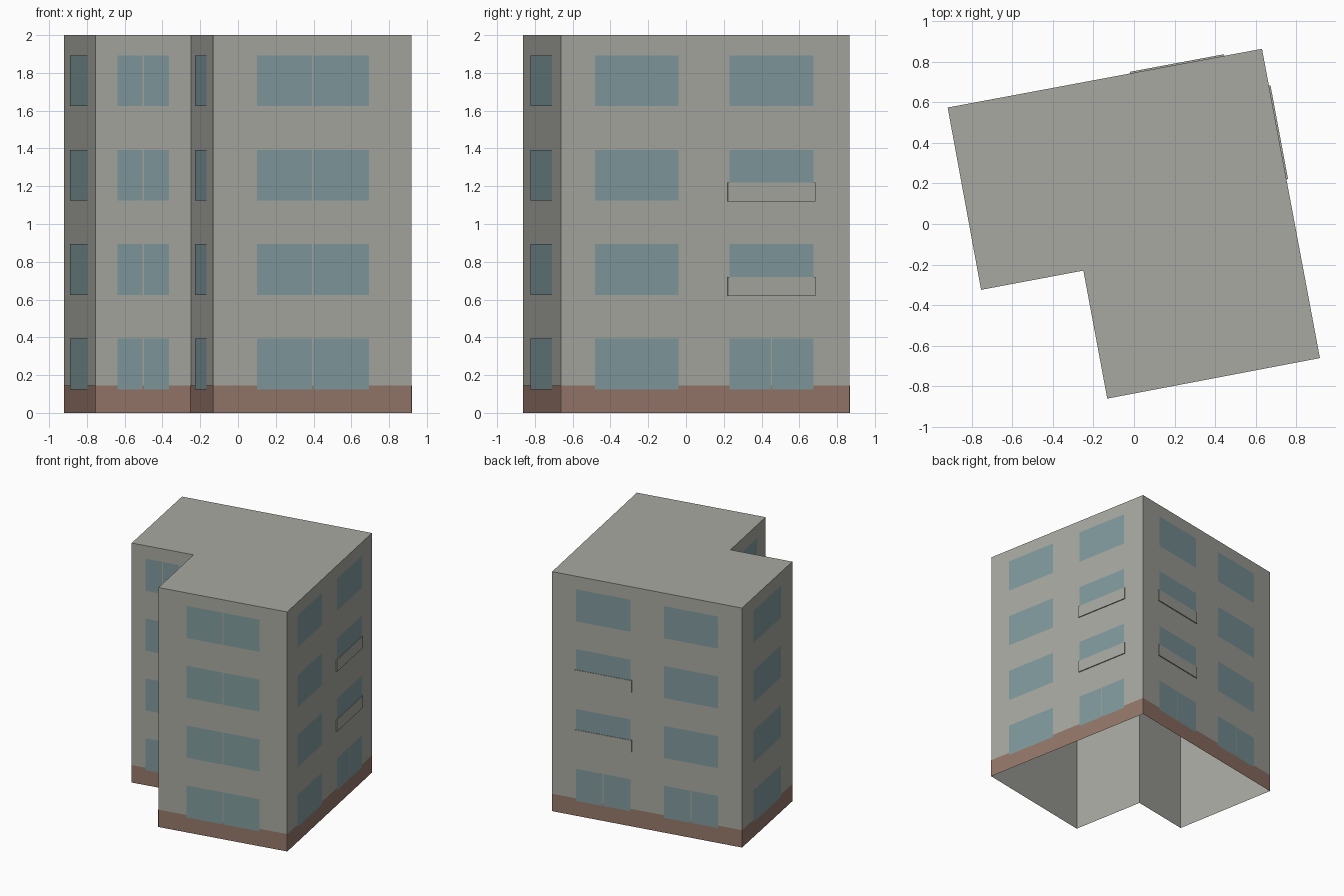
import bpy
from mathutils import Vector

cube = bpy.data.objects.get("Cube")
if cube:
    bpy.data.objects.remove(cube, do_unlink=True)


def material(name, rgb):
    linear = [((c / 255 + 0.055) / 1.055) ** 2.4 for c in rgb] + [1]
    mat = bpy.data.materials.new(name)
    mat.use_nodes = True
    mat.diffuse_color = linear
    mat.node_tree.nodes["Principled BSDF"].inputs["Base Color"].default_value = linear
    return mat


plaster = material("grey plaster", (168, 169, 161))
brick = material("brown plinth", (149, 119, 106))
glass = material("blue glass", (129, 154, 157))

HEIGHT, PLINTH, STOREY = 2.0, 0.145, 0.5
SILL, HEAD, RAIL = 0.125, 0.393, 0.22
GAP = 0.008

# Footprint of the L-shaped block, counter-clockwise from the back right-hand corner
outline = [Vector(p) for p in [(-0.92, 0.575), (-0.755, -0.325), (-0.25, -0.23),
                               (-0.132, -0.862), (0.918, -0.662), (0.632, 0.865)]]
count = len(outline)


def add_mesh(name, verts, faces, mat):
    mesh = bpy.data.meshes.new(name)
    mesh.from_pydata(verts, [], faces)
    mesh.materials.append(mat)
    obj = bpy.data.objects.new(name, mesh)
    bpy.context.collection.objects.link(obj)
    return obj


def wall_point(side, t, z, out):
    a, b = outline[side], outline[(side + 1) % count]
    d = (b - a).normalized()
    p = a.lerp(b, t) + Vector((d.y, -d.x)) * out
    return (p.x, p.y, z)


def wall_quad(side, t0, t1, z0, z1, out):
    return [wall_point(side, t, z, out)
            for t, z in ((t0, z0), (t1, z0), (t1, z1), (t0, z1))]


def quads_object(name, quads, mat):
    verts = [v for q in quads for v in q]
    faces = [tuple(range(i, i + 4)) for i in range(0, len(verts), 4)]
    return add_mesh(name, verts, faces, mat)


# Walls and flat roof, open underneath
ring = [(p.x, p.y, z) for z in (0, HEIGHT) for p in outline]
sides = [(i, (i + 1) % count, (i + 1) % count + count, i + count) for i in range(count)]
add_mesh("walls_and_roof", ring, sides + [tuple(range(count, 2 * count))], plaster)

# Plinth band around the foot of the walls
quads_object("plinth", [wall_quad(i, 0, 1, 0, PLINTH, 0.002) for i in range(count)], brick)

# Window columns: wall, start, end, storeys with split panes, has balcony fronts
every, ground, none = range(4), (0,), ()
columns = [
    ("left_wall_windows", 0, 0.215, 0.765, none, False),
    ("recessed_front_windows", 1, 0.228, 0.772, every, False),
    ("notch_windows", 2, 0.23, 0.745, every, False),
    ("front_windows", 3, 0.22, 0.785, every, False),
    ("side_windows", 4, 0.118, 0.407, none, False),
    ("side_balcony_windows", 4, 0.584, 0.875, ground, True),
    ("back_balcony_windows", 5, 0.126, 0.414, ground, True),
    ("back_windows", 5, 0.59, 0.874, ground, False),
]

for name, side, t0, t1, split, balcony in columns:
    length = (outline[(side + 1) % count] - outline[side]).length
    half_gap = GAP / 2 / length
    mid = (t0 + t1) / 2
    panes = []
    for storey in range(4):
        base = storey * STOREY
        fronted = balcony and storey in (1, 2)
        low = base + (RAIL if fronted else SILL)
        spans = [(t0, mid - half_gap), (mid + half_gap, t1)] if storey in split else [(t0, t1)]
        panes += [wall_quad(side, a, b, low, base + HEAD, 0.004) for a, b in spans]
        if fronted:
            # Thin plastered balcony front below the window
            edge = [wall_quad(side, t0 - 0.006, t1 + 0.006, base + SILL - 0.005, low, out)
                    for out in (0, 0.008)]
            rim = [(i, (i + 1) % 4, (i + 1) % 4 + 4, i + 4) for i in range(4)]
            add_mesh(f"{name.replace('windows', 'front')}_{storey}",
                     edge[0] + edge[1], rim + [(4, 5, 6, 7)], plaster)
    quads_object(name, panes, glass)
